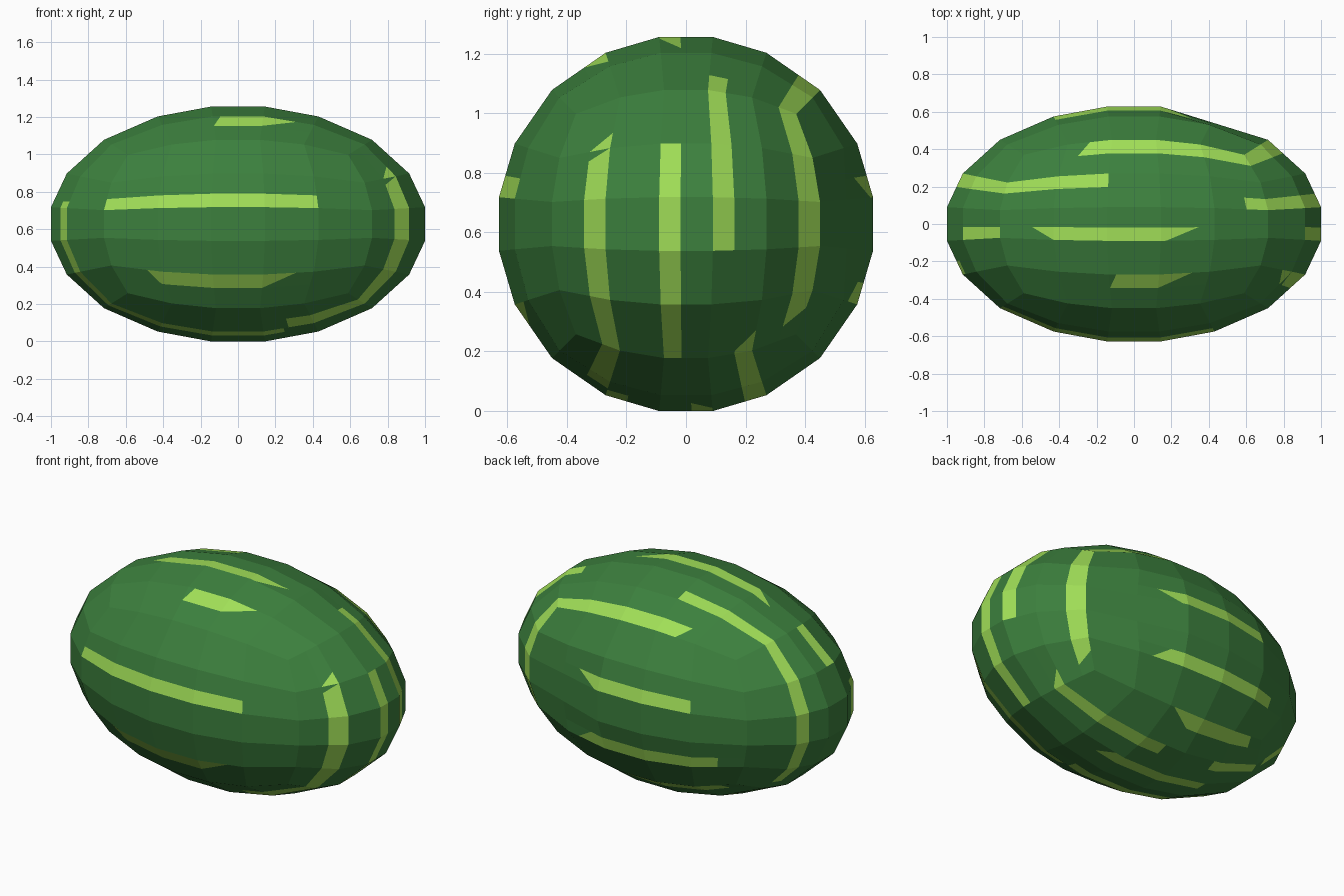
import bpy, bmesh, math
from mathutils import Vector

if "Cube" in bpy.data.objects:
    bpy.data.objects.remove(bpy.data.objects["Cube"])

N = 5                                   # segments along each side of the rounded cube
RX, RR = 1.0, 0.628                     # half length and radius of the melon
MAXR = math.sqrt(1 - 0.04 + 0.2 ** 4 / 3)


def material(name, rgb):
    m = bpy.data.materials.new(name)
    m.diffuse_color = (*rgb, 1)
    m.use_nodes = True
    m.node_tree.nodes["Principled BSDF"].inputs["Base Color"].default_value = m.diffuse_color
    return m


def place(face, s, r):
    """Cube-face coordinates (-1..1); stripes run along s, rows are across r."""
    return {'front': (s, -1, r), 'back': (s, 1, r),
            'top': (s, r, 1), 'bottom': (s, r, -1),
            'right': (1, r, s), 'left': (-1, r, s)}[face]


def node(face, i, j):
    """Grid point of the rounded cube, stretched to the melon shape."""
    if face == 'back' and i == 4 and j in (2, 3):      # flattened spot on the back
        return (node(face, 3, j) + node(face, 5, j)) / 2
    x, y, z = place(face, 2 * i / N - 1, 2 * j / N - 1)

    def rnd(a, b, c):
        return a * math.sqrt(1 - b * b / 2 - c * c / 2 + b * b * c * c / 3) / MAXR
    return Vector((RX * rnd(x, y, z), RR * rnd(y, x, z), RR * rnd(z, x, y) + RR))


# Stripes: face, row, side of the row (0 low, 1 high),
# then start and end of the low edge, start and end of the high edge (in segments)
STRIPES = [
    ('front', 3, 0, 0, 4, 0, 4),
    ('front', 0, 1, 0.9, 3, 0.7, 3.65),
    ('back', 3, 0, 1, 3.1, 1, 3.6),
    ('back', 1, 0, 0.5, 3.7, 0.5, 3.3),
    ('top', 0, 1, 2, 3, 2.15, 3.65),
    ('top', 2, 0, 1, 3.1, 0.6, 3.7),
    ('top', 3, 1, 0, 2, 0, 2),
    ('top', 3, 0, 4.6, 5, 4.6, 5),
    ('top', 4, 1, 1.3, 5, 1.5, 5),
    ('right', 0, 1, 0, 3.8, 0, 4.3),
    ('right', 2, 0, 0, 4, 0, 4),
    ('right', 3, 0, 2, 5, 2, 5),
    ('right', 3, 1, 0, 0.05, 0, 0.4),
    ('right', 4, 1, 0.3, 5, 0.6, 5),
    ('left', 1, 0, 0, 3.2, 0, 3.2),
    ('left', 2, 0, 4, 5, 4, 5),
    ('left', 3, 1, 0.3, 5, 0.3, 5),
    ('bottom', 0, 1, 3.5, 5, 3.5, 5),
    ('bottom', 1, 0, 0, 3.4, 0, 3.4),
    ('bottom', 2, 1, 1, 3.5, 1, 3.2),
    ('bottom', 3, 1, 0, 1.2, 0, 1.2),
    ('bottom', 3, 1, 2.5, 5, 2.5, 5),
    ('bottom', 4, 1, 0.4, 2.3, 0.4, 2.9),
]

bm = bmesh.new()


def add_cell(face, i, j):
    """One grid cell, split so that the stripe becomes its own faces."""
    a, b, c, d = (node(face, i + p, j + q) for p, q in ((0, 0), (1, 0), (1, 1), (0, 1)))

    def point(t, f):
        u = t - i
        return a.lerp(b, u).lerp(d.lerp(c, u), f)

    def poly(coords, mat):
        pts = []
        for t, f in coords:
            p = point(t, f)
            if not any((p - q).length < 1e-4 for q in pts):
                pts.append(p)
        if len(pts) < 3:
            return
        fc = bm.faces.new([bm.verts.new(p) for p in pts])
        fc.normal_update()
        if fc.normal.dot(fc.calc_center_median() - Vector((0, 0, RR))) < 0:
            fc.normal_flip()
        fc.material_index = mat

    def band(f0, f1, lines):
        for k in range(len(lines) - 1):
            (p, q), (r, s) = lines[k], lines[k + 1]
            poly([(p, f0), (r, f0), (s, f1), (q, f1)], k % 2)

    here = [s for s in STRIPES if s[0] == face and s[1] == j
            and min(s[3], s[5]) < i + 1 and max(s[4], s[6]) > i]
    lines = [(i, i)]
    for s in here:
        lines += [(s[3], s[5]), (s[4], s[6])]
    lines.append((i + 1, i + 1))
    lines = [tuple(min(max(v, i), i + 1) for v in ln) for ln in lines]
    if not here:
        band(0, 1, lines)
    elif here[0][2] == 0:
        band(0, 0.4, lines)
        band(0.4, 1, [lines[0], lines[-1]])
    else:
        band(0, 0.6, [lines[0], lines[-1]])
        band(0.6, 1, lines)


# Melon skin from six rounded-cube faces
for face in ('front', 'back', 'top', 'bottom', 'right', 'left'):
    for i in range(N):
        for j in range(N):
            add_cell(face, i, j)
bmesh.ops.remove_doubles(bm, verts=bm.verts, dist=1e-4)

mesh = bpy.data.meshes.new('melon')
bm.to_mesh(mesh)
bm.free()
mesh.materials.append(material('dark green rind', (0.045, 0.215, 0.047)))
mesh.materials.append(material('light green stripe', (0.35, 0.73, 0.095)))
melon = bpy.data.objects.new('melon', mesh)
bpy.context.collection.objects.link(melon)
low = min(v.co.z for v in mesh.vertices)
for v in mesh.vertices:
    v.co.z -= low
